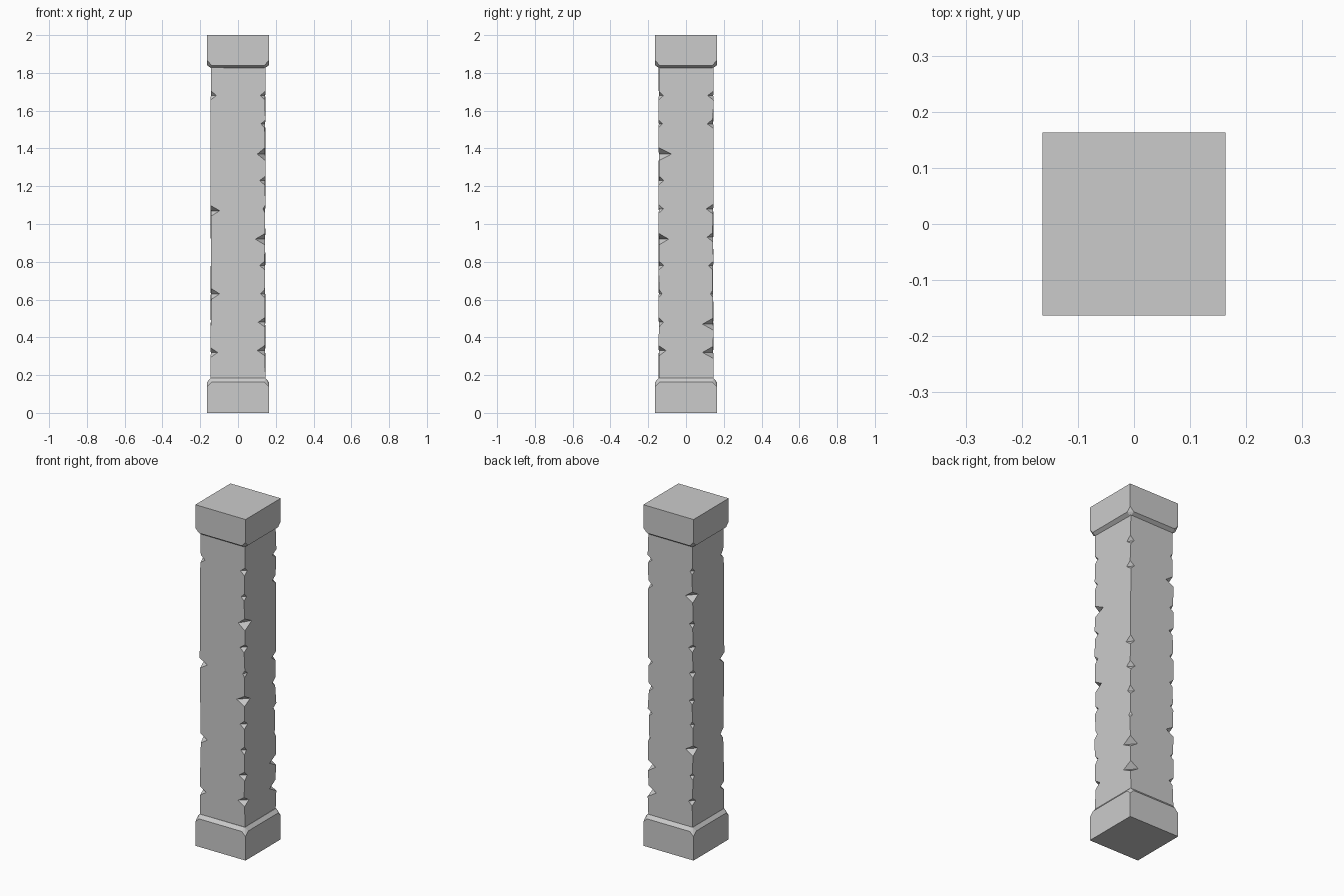
import bpy, bmesh, random

if "Cube" in bpy.data.objects:
    bpy.data.objects.remove(bpy.data.objects["Cube"])

random.seed(4)
HALF = 0.147          # half width of the shaft
BLOCK = 0.163         # half width of the end blocks
CORNERS = [(-1, -1), (1, -1), (1, 1), (-1, 1)]

# Chips on each corner edge: height, depth along x, depth along y
CHIPS = [
    [(.32, .04, .035), (.63, .05, .035), (1.07, .05, .04), (1.68, .033, .03)],
    [(.33, .045, .042), (.48, .04, .027), (.63, .028, .02), (.78, .033, .03),
     (.92, .055, .055), (1.08, .015, .028), (1.23, .033, .03), (1.37, .045, .07),
     (1.53, .025, .022), (1.68, .03, .028)],
    [(.32, .055, .06), (.47, .05, .06), (.63, .015, .018), (.78, .03, .028),
     (.93, .035, .035), (1.08, .03, .04), (1.53, .03, .035), (1.68, .028, .033)],
    [(.33, .03, .03), (.48, .02, .02), (.63, .05, .05), (.78, .02, .02),
     (.92, .025, .022), (1.08, .025, .03), (1.23, .03, .03), (1.37, .025, .02),
     (1.53, .05, .055), (1.68, .02, .02)],
]


def make_object(name, bm):
    bmesh.ops.recalc_face_normals(bm, faces=bm.faces[:])
    mesh = bpy.data.meshes.new(name)
    bm.to_mesh(mesh)
    bm.free()
    obj = bpy.data.objects.new(name, mesh)
    bpy.context.collection.objects.link(obj)
    return obj


def end_block(name, outer_z, corner_z, rim_z, inner_z, inner):
    """Square block with a bevelled inner rim and chipped corners."""
    bm = bmesh.new()
    cut = BLOCK - 0.024
    for sx, sy in CORNERS:
        for r, z in ((BLOCK, outer_z), (BLOCK, corner_z), (inner, inner_z)):
            bm.verts.new((sx * r, sy * r, z))
        bm.verts.new((sx * cut, sy * BLOCK, rim_z))
        bm.verts.new((sx * BLOCK, sy * cut, rim_z))
    bmesh.ops.convex_hull(bm, input=bm.verts[:])
    bmesh.ops.dissolve_limit(bm, angle_limit=0.01, verts=bm.verts[:], edges=bm.edges[:])
    return make_object(name, bm)


def shaft(name, z0, z1):
    """Square post whose corner edges carry wedge-shaped chips."""
    bm = bmesh.new()
    chains = []       # per corner: border seen on the x face and on the y face
    for (sx, sy), chips in zip(CORNERS, CHIPS):
        def edge_point(z):
            rx, ry = (HALF - random.uniform(0, 0.006) for _ in range(2))
            return bm.verts.new((sx * rx, sy * ry, z))
        start = edge_point(z0)
        on_x, on_y = [start], [start]
        for z, dx, dy in chips:
            h = 0.014 + 0.3 * max(dx, dy)
            low, high = edge_point(z - h), edge_point(z + h)
            a = bm.verts.new((sx * (HALF - dx), sy * (HALF - 0.003), z))
            b = bm.verts.new((sx * (HALF - 0.003), sy * (HALF - dy), z))
            bm.faces.new((low, a, b))
            bm.faces.new((high, b, a))
            on_x += [low, a, high]
            on_y += [low, b, high]
        end = edge_point(z1)
        chains.append((on_x + [end], on_y + [end]))
    for i in range(4):
        left, right = chains[i][i % 2], chains[(i + 1) % 4][i % 2]
        bm.faces.new(right + left[::-1])
    bm.faces.new([c[0][0] for c in chains])
    bm.faces.new([c[0][-1] for c in chains])
    return make_object(name, bm)


# Base, chipped shaft and cap
end_block("base", 0.0, 0.14, 0.164, 0.184, 0.146)
shaft("shaft", 0.17, 1.84)
end_block("cap", 2.0, 1.865, 1.84, 1.822, 0.138)
